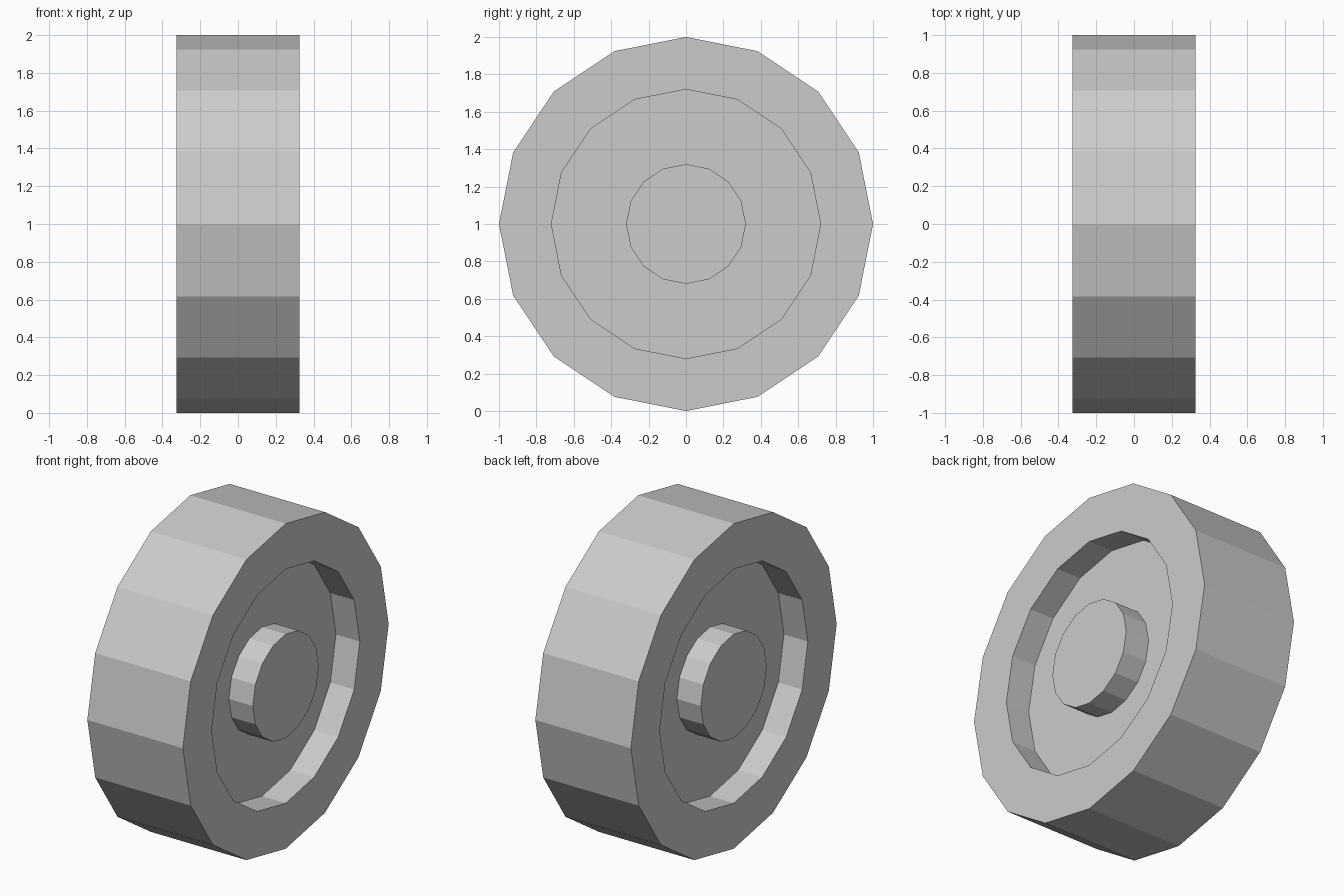
import bpy, bmesh
from math import sin, cos, tau

if "Cube" in bpy.data.objects:
    bpy.data.objects.remove(bpy.data.objects["Cube"])

SIDES = 16
HALF_W = 0.325      # half width of the wheel
FLOOR = 0.1625      # recess floor, measured from the mid plane
R_TYRE, R_RECESS, R_HUB = 1.0, 0.72, 0.32

# Half profile (x, radius) from hub face out to the tread, mirrored for the other side
half = [(HALF_W, R_HUB), (FLOOR, R_HUB), (FLOOR, R_RECESS),
        (HALF_W, R_RECESS), (HALF_W, R_TYRE)]
profile = half + [(-x, r) for x, r in reversed(half)]

# Turn the profile around the x axis
bm = bmesh.new()
rings = [[bm.verts.new((x, r * sin(tau * i / SIDES), 1 + r * cos(tau * i / SIDES)))
          for i in range(SIDES)] for x, r in profile]
for a, b in zip(rings, rings[1:]):
    for i in range(SIDES):
        j = (i + 1) % SIDES
        bm.faces.new((a[i], a[j], b[j], b[i]))

# Flat hub faces on both sides
bm.faces.new(rings[0])
bm.faces.new(rings[-1])
bmesh.ops.recalc_face_normals(bm, faces=bm.faces)

mesh = bpy.data.meshes.new("wheel")
bm.to_mesh(mesh)
bm.free()
bpy.context.collection.objects.link(bpy.data.objects.new("wheel", mesh))
